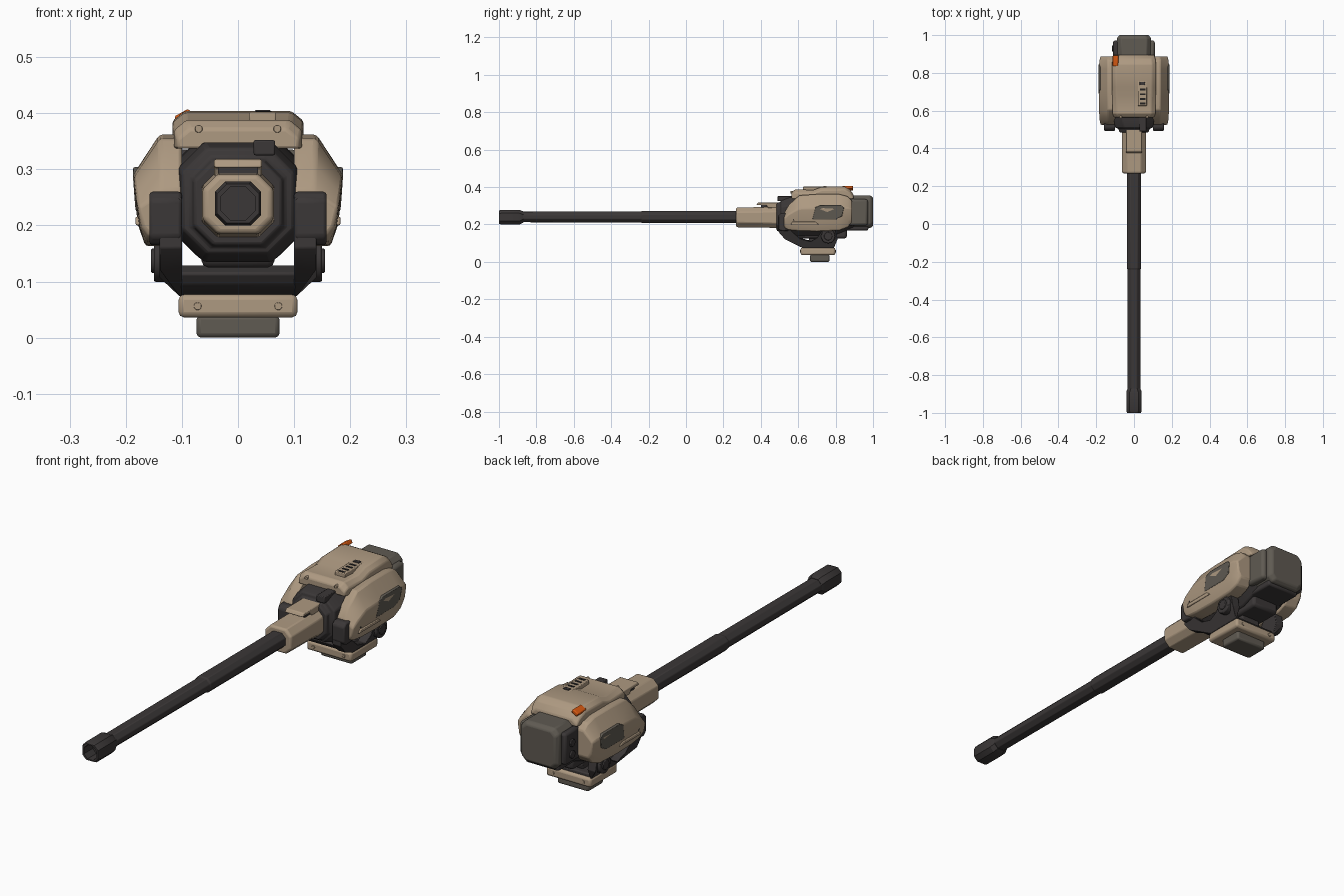
import bpy, bmesh, math
from mathutils import Matrix, Vector


def material(name, rgb):
    m = bpy.data.materials.new(name)
    m.diffuse_color = (*rgb, 1)
    return m


TAN = material("sand_paint", (0.42, 0.32, 0.22))
DARK = material("dark_metal", (0.043, 0.038, 0.038))
GREY = material("warm_grey", (0.115, 0.103, 0.085))
ORANGE = material("orange_marker", (0.68, 0.10, 0.006))
BLACK = material("deep_black", (0.016, 0.015, 0.015))


def finish(name, bm, mat, bevel=0.0, mirror=False):
    bmesh.ops.recalc_face_normals(bm, faces=bm.faces)
    me = bpy.data.meshes.new(name)
    bm.to_mesh(me)
    bm.free()
    me.materials.append(mat)
    ob = bpy.data.objects.new(name, me)
    bpy.context.collection.objects.link(ob)
    if bevel:
        b = ob.modifiers.new("bevel", "BEVEL")
        b.width, b.segments, b.limit_method = bevel, 2, "ANGLE"
        b.angle_limit = math.radians(28)
    if mirror:
        ob.modifiers.new("mirror", "MIRROR")
    return ob


def loft(name, rings, mat, bevel=0.0, mirror=False):
    """Skin a list of equal-length point rings and cap both ends."""
    bm = bmesh.new()
    vs = [[bm.verts.new(p) for p in r] for r in rings]
    n = len(rings[0])
    for a, b in zip(vs, vs[1:]):
        for i in range(n):
            bm.faces.new((a[i], a[(i + 1) % n], b[(i + 1) % n], b[i]))
    bm.faces.new(vs[0])
    bm.faces.new(vs[-1])
    return finish(name, bm, mat, bevel, mirror)


def octa(y, hx, z0, z1, c):
    """Chamfered rectangle in the xz plane at depth y."""
    return [(hx, y, z0 + c), (hx, y, z1 - c), (hx - c, y, z1), (c - hx, y, z1),
            (-hx, y, z1 - c), (-hx, y, z0 + c), (c - hx, y, z0), (hx - c, y, z0)]


def prism_x(name, yz, xa, xb, mat, bevel=0.0, mirror=True):
    """Side profile extruded across x; xb may be a function of z."""
    f = xb if callable(xb) else (lambda z: xb)
    return loft(name, [[(xa, y, z) for y, z in yz], [(f(z), y, z) for y, z in yz]], mat, bevel, mirror)


def box(name, x, y, z, mat, bevel=0.0, mirror=False, roll=0.0):
    bm = bmesh.new()
    lo, hi = Vector((x[0], y[0], z[0])), Vector((x[1], y[1], z[1]))
    m = Matrix.Translation((lo + hi) / 2) @ Matrix.Rotation(roll, 4, "Y") @ Matrix.Diagonal((*(hi - lo), 1))
    bmesh.ops.create_cube(bm, size=1, matrix=m)
    return finish(name, bm, mat, bevel, mirror)


def disc(name, c, r, depth, axis, mat, bevel=0.0, mirror=True, seg=20):
    bm = bmesh.new()
    rot = Matrix.Rotation(math.pi / 2, 4, "Y" if axis == "x" else "X")
    bmesh.ops.create_cone(bm, cap_ends=True, segments=seg, radius1=r, radius2=r, depth=depth,
                          matrix=Matrix.Translation(c) @ rot)
    return finish(name, bm, mat, bevel, mirror)


# barrel and hollow muzzle
loft("barrel", [octa(-0.93, 0.034, 0.212, 0.268, 0.018), octa(-0.24, 0.035, 0.211, 0.269, 0.018),
                octa(-0.235, 0.038, 0.208, 0.272, 0.018), octa(0.33, 0.038, 0.208, 0.272, 0.018)], DARK, 0.003)
loft("muzzle", [octa(-0.87, 0.034, 0.21, 0.27, 0.018), octa(-0.89, 0.041, 0.2, 0.278, 0.018),
                octa(-0.99, 0.041, 0.2, 0.278, 0.018), octa(-1.0, 0.037, 0.204, 0.274, 0.017),
                octa(-1.0, 0.03, 0.209, 0.269, 0.017), octa(-0.94, 0.03, 0.209, 0.269, 0.017)], DARK)

# barrel sleeve with its stepped top plate
loft("barrel_sleeve", [octa(0.268, 0.057, 0.19, 0.286, 0.024), octa(0.275, 0.063, 0.185, 0.291, 0.026),
                       octa(0.44, 0.063, 0.183, 0.293, 0.026), octa(0.53, 0.066, 0.176, 0.3, 0.028)], TAN, 0.004)
prism_x("sleeve_top_plate", [(0.375, 0.303), (0.385, 0.318), (0.52, 0.318), (0.52, 0.287), (0.44, 0.287),
                             (0.43, 0.303)], -0.043, 0.043, TAN, 0.004, False)
box("sleeve_plate_recess", (-0.036, 0.036), (0.4, 0.5), (0.285, 0.305), DARK)
box("front_sensor", (0.028, 0.066), (0.49, 0.58), (0.325, 0.352), DARK, 0.003)

# dark receiver with stepped front
loft("receiver_body", [octa(0.485, 0.078, 0.165, 0.315, 0.035), octa(0.505, 0.082, 0.162, 0.32, 0.035),
                       octa(0.51, 0.1, 0.15, 0.338, 0.045), octa(0.55, 0.106, 0.135, 0.348, 0.045),
                       octa(0.8, 0.108, 0.145, 0.35, 0.035), octa(0.9, 0.105, 0.185, 0.35, 0.03)], DARK, 0.005)
box("receiver_underblock", (-0.065, 0.065), (0.56, 0.86), (0.125, 0.18), DARK, 0.012)

# top cover: stepped roof profile
cover = [(0.565, 0.108, 0.372), (0.585, 0.114, 0.388), (0.68, 0.115, 0.384), (0.725, 0.117, 0.401),
         (0.845, 0.117, 0.404), (0.875, 0.113, 0.388), (0.895, 0.108, 0.362)]
loft("top_cover", [[(w, y, 0.337), (w, y, z - 0.018), (w - 0.022, y, z), (0.022 - w, y, z),
                    (-w, y, z - 0.018), (-w, y, 0.337)] for y, w, z in cover], TAN, 0.005)
disc("cover_bolt", (0.07, 0.568, 0.372), 0.007, 0.016, "y", TAN, 0.001, seg=12)

# hatch details on the roof
box("hatch_frame", (0.02, 0.068), (0.625, 0.76), (0.38, 0.402), TAN, 0.003)
for i in range(4):
    box("hatch_slot", (0.032, 0.06), (0.632 + i * 0.025, 0.642 + i * 0.025), (0.385, 0.4035), BLACK)
box("hatch_latch", (0.03, 0.058), (0.735, 0.752), (0.395, 0.4055), DARK, 0.002)
box("warning_marker", (-0.112, -0.082), (0.835, 0.893), (0.385, 0.402), ORANGE, 0.004, roll=-0.5)

# bulging side armour: section (x, height fraction) varied along y
section = [(0.1, 1), (0.14, 1), (0.187, 0.63), (0.179, 0.2), (0.165, 0), (0.1, 0)]
stations = [(0.525, 0.182, 0.262, 0.9), (0.55, 0.17, 0.305, 0.95), (0.605, 0.165, 0.355, 0.99),
            (0.7, 0.163, 0.362, 1), (0.82, 0.168, 0.362, 1), (0.865, 0.185, 0.35, 0.96), (0.888, 0.215, 0.325, 0.9)]
loft("side_armour", [[(0.1 + (x - 0.1) * k if k < 1 else x, y, lo + (hi - lo) * t) for x, t in section]
                     for y, lo, hi, k in stations], TAN, 0.006, True)


def skin(offset):
    return lambda z: 0.187 + offset - abs(0.287 - z) * 0.09


prism_x("side_window", [(0.675, 0.225), (0.69, 0.29), (0.715, 0.304), (0.83, 0.304), (0.845, 0.29),
                        (0.835, 0.245), (0.8, 0.225)], 0.16, skin(0.001), GREY, 0.003)
prism_x("side_slot", [(0.57, 0.22), (0.58, 0.245), (0.675, 0.245), (0.69, 0.232), (0.66, 0.22)],
        0.15, skin(-0.0015), BLACK)
prism_x("side_rail", [(0.56, 0.2), (0.57, 0.216), (0.69, 0.216), (0.71, 0.2)], 0.15, 0.183, TAN, 0.004)

# rear box, side fittings and tray
loft("rear_box", [octa(0.88, 0.09, 0.18, 0.356, 0.022), octa(0.985, 0.09, 0.18, 0.356, 0.022),
                  octa(1.0, 0.078, 0.192, 0.344, 0.02)], GREY, 0.005)
box("rear_side_plate", (0.07, 0.11), (0.87, 0.972), (0.195, 0.335), GREY, 0.012)
box("rear_side_bracket", (-0.11, -0.07), (0.87, 0.972), (0.2, 0.335), DARK, 0.01)
for z in (0.235, 0.285):
    disc("bracket_knob", (-0.11, 0.93, z), 0.016, 0.014, "x", DARK, 0.002, False)
box("rear_tray", (-0.078, 0.078), (0.82, 0.975), (0.168, 0.197), DARK, 0.008)

# cradle: curved side arms, pulled in towards the base
arm = [(0.495, 0.25), (0.495, 0.16), (0.53, 0.12), (0.625, 0.074), (0.79, 0.074), (0.81, 0.12), (0.8, 0.17),
       (0.73, 0.175), (0.7, 0.13), (0.665, 0.11), (0.61, 0.125), (0.565, 0.165), (0.55, 0.25)]
prism_x("cradle_arm", arm, 0.1, lambda z: 0.14 if z > 0.1 else 0.105, DARK, 0.004)
loft("cradle_crossbar", [[(s, 0.585, 0.093), (s, 0.57, 0.115), (s, 0.6, 0.13), (s, 0.67, 0.112), (s, 0.69, 0.075),
                          (s, 0.625, 0.075)] for s in (-0.105, 0.105)], DARK, 0.005)
prism_x("front_trunnion", [(0.492, 0.18), (0.507, 0.165), (0.545, 0.165), (0.56, 0.18), (0.56, 0.245),
                           (0.545, 0.26), (0.507, 0.26), (0.492, 0.245)], 0.1, 0.158, DARK, 0.006)
disc("pivot_disc", (0.135, 0.76, 0.137), 0.038, 0.03, "x", DARK, 0.004)
disc("pivot_cap", (0.148, 0.76, 0.137), 0.022, 0.014, "x", DARK, 0.003)

# turntable neck, base plate and foot
box("base_neck", (-0.1, 0.1), (0.625, 0.785), (0.07, 0.09), DARK, 0.005)
disc("swivel_column", (0, 0.71, 0.11), 0.055, 0.09, "x", DARK, 0.004, False)
box("base_plate", (-0.106, 0.106), (0.613, 0.798), (0.036, 0.077), TAN, 0.01)
box("base_foot", (-0.074, 0.074), (0.663, 0.767), (0.0, 0.04), GREY, 0.008)
for y in (0.613, 0.798):
    disc("base_bolt", (0.072, y, 0.056), 0.007, 0.006, "y", TAN, 0.001, seg=12)

# smooth the bevels, keep the hard edges
bpy.ops.object.select_all(action="SELECT")
bpy.context.view_layer.objects.active = bpy.context.selected_objects[0]
bpy.ops.object.shade_smooth_by_angle(angle=math.radians(30))
